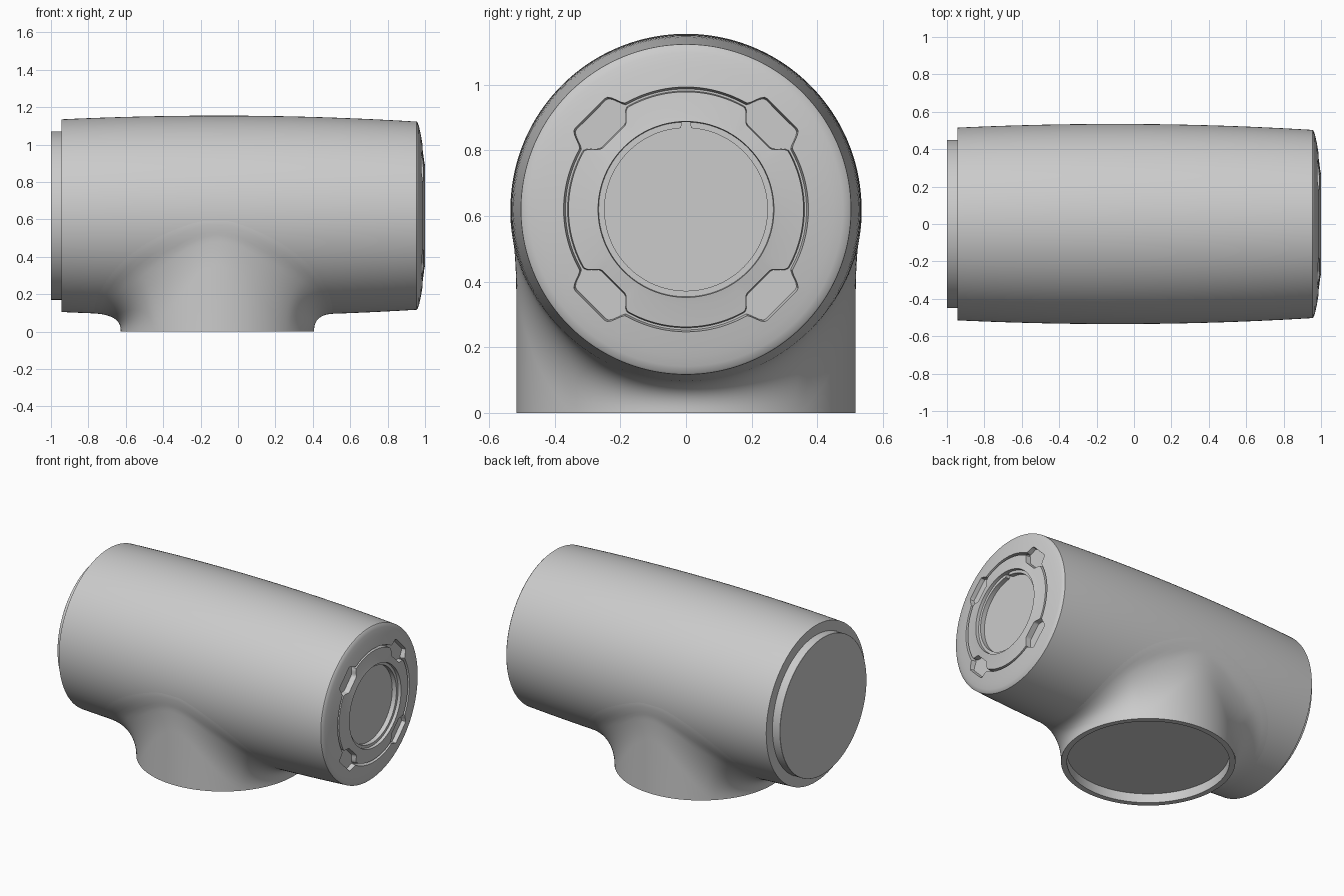
import bpy, bmesh
from math import sin, cos, pi, radians, degrees, asin, hypot

if "Cube" in bpy.data.objects:
    bpy.data.objects.remove(bpy.data.objects["Cube"])

CZ = 0.62          # height of the barrel axis
NX, NR = -0.11, 0.517   # neck centre and radius


def loft(name, rings, cap_start=True, cap_end=True):
    """Skin a list of equal-length point rings into one object."""
    bm = bmesh.new()
    rows = [[bm.verts.new(p) for p in ring] for ring in rings]
    n = len(rows[0])
    for a, b in zip(rows, rows[1:]):
        for i in range(n):
            j = (i + 1) % n
            bm.faces.new((a[i], a[j], b[j], b[i]))
    if cap_start:
        bm.faces.new(rows[0])
    if cap_end:
        bm.faces.new(rows[-1])
    bmesh.ops.recalc_face_normals(bm, faces=bm.faces)
    me = bpy.data.meshes.new(name)
    bm.to_mesh(me)
    bm.free()
    ob = bpy.data.objects.new(name, me)
    bpy.context.collection.objects.link(ob)
    bpy.ops.object.select_all(action='DESELECT')
    ob.select_set(True)
    bpy.context.view_layer.objects.active = ob
    bpy.ops.object.shade_smooth_by_angle(angle=radians(30))
    return ob


def barrel_radius(x):
    k = (x + 0.1) / (0.845 if x < -0.1 else 1.055)
    return 0.535 - (0.020 if x < -0.1 else 0.032) * k * k


def lobe(t):
    """1 inside a finger hole on a diagonal, 0 elsewhere; also angle off the diagonal."""
    dev = abs(degrees(t) % 90 - 45)
    k = min(1, max(0, (15.5 - dev) / 6.5))
    return k * k * (3 - 2 * k), radians(dev)


def outer_edge(t):
    k, d = lobe(t)
    return 0.373 + k * (0.414 / cos(min(d, 0.3)) - 0.373)


def inner_edge(t):
    k, d = lobe(t)
    return 0.358 + k * (0.312 / cos(min(d, 0.3)) - 0.358)


def key_hole(t):
    return 0.266 if abs(degrees(t) - 90) < 2.6 else 0.248


def dome(r):
    return 1 - 0.04 * (r / 0.5) ** 4


# barrel: turned around the x axis, (x, radius) each a value or a function of angle
prof = [(-1, 0.449), (-0.999, 0.45), (-0.945, 0.45), (-0.945, 0.515)]
prof += [(x, barrel_radius(x)) for x in [-0.945 + 1.9 * i / 24 for i in range(1, 25)]]
prof += [(0.960, 0.498), (dome(0.478) + 0.001, 0.478), (dome(0.45), 0.45), (dome(0.43), 0.43)]
# end cap: outer lip, groove with finger holes, inner plate, stepped round recess
prof += [
    (lambda t: dome(outer_edge(t)), outer_edge),
    (0.955, lambda t: outer_edge(t) - 0.006),
    (0.955, lambda t: inner_edge(t) + 0.003),
    (lambda t: dome(inner_edge(t)) - 0.003, inner_edge),
    (dome(0.29), 0.29), (1.0, 0.268), (0.98, 0.266), (0.98, key_hole), (0.95, key_hole),
    (0.95, 0.2), (0.95, 0.02),
]


def val(v, t):
    return v(t) if callable(v) else v


N = 288
angles = [2 * pi * i / N for i in range(N)]
loft("barrel", [[(val(x, t), val(r, t) * cos(t), CZ + val(r, t) * sin(t)) for t in angles]
                for x, r in prof])

# neck: round socket flowing into the barrel with a fillet
M, STEPS = 160, 14
columns = []
for i in range(M):
    t = 2 * pi * i / M
    c, s = cos(t), sin(t)
    x, y = NX + NR * c, NR * s
    R = barrel_radius(x)
    phi = asin(y / R)
    zc = CZ - R * cos(phi)
    d = 0.13 - 0.025 * c + 0.10 * sin(2 * t) ** 2
    x3 = x + d * c
    phi3 = max(-1.54, min(1.54, phi + d * s / R))
    R3 = barrel_radius(x3)
    p0 = (x, y, max(0.008, zc - d))
    p1 = (x, y, zc)
    p2 = (x3, R3 * sin(phi3), CZ - R3 * cos(phi3))
    col = [(NX + 0.02 * c, 0.02 * s, 0.06), (NX + 0.482 * c, 0.482 * s, 0.06),
           (NX + 0.482 * c, 0.482 * s, 0), (x, y, 0)]
    for k in range(STEPS + 1):
        u = k / STEPS
        px, py, pz = ((1 - u) ** 2 * a + 2 * u * (1 - u) * b + u * u * e
                      for a, b, e in zip(p0, p1, p2))
        rho = hypot(py, pz - CZ)
        low = barrel_radius(px) + (0.0006 if k < STEPS else -0.001)
        if rho < low or k == STEPS:      # keep the fillet on the barrel skin
            py, pz = py * low / rho, CZ + (pz - CZ) * low / rho
        col.append((px, py, pz))
    columns.append(col)
loft("neck", list(zip(*columns)), cap_end=False)
